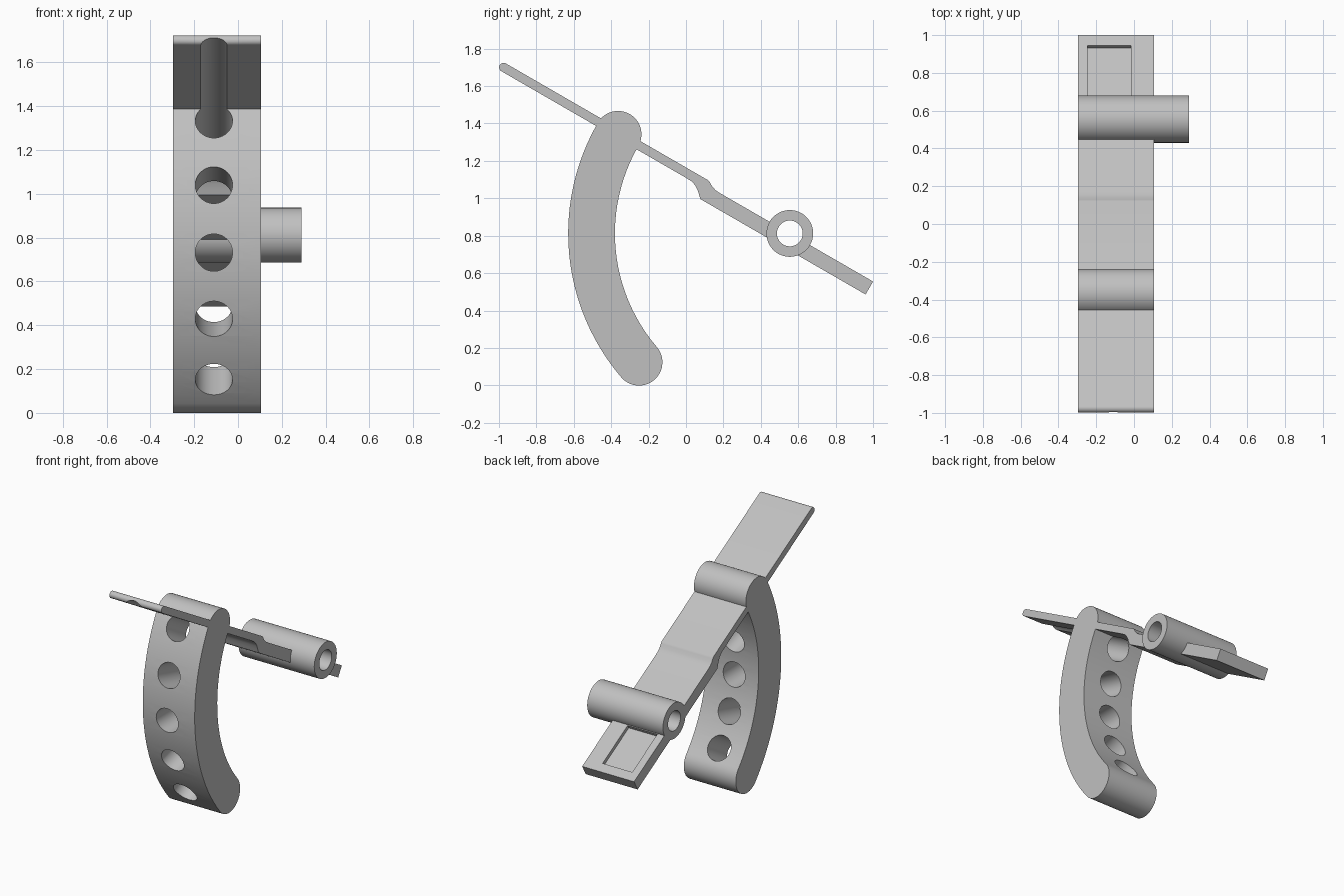
import bpy
import bmesh
from math import sin, cos, pi, radians
from mathutils import Matrix, Vector

if "Cube" in bpy.data.objects:
    bpy.data.objects.remove(bpy.data.objects["Cube"])

PIVOT = Vector((0, 0.555, 0.812))
TILT = radians(30)
LEFT, RIGHT = 0.105, -0.2975      # side faces of the lever and bow
HOLE_X = -0.11

grey = bpy.data.materials.new("plain grey")
grey.use_nodes = True
grey.diffuse_color = (0.53, 0.53, 0.53, 1)
grey.node_tree.nodes["Principled BSDF"].inputs["Base Color"].default_value = grey.diffuse_color


def polar(r, angle, centre=(0, 0)):
    return (centre[0] + r * cos(angle), centre[1] + r * sin(angle))


def arc(r, start, end, steps, centre=(0, 0)):
    """Points on an arc, angles in degrees."""
    return [polar(r, radians(start + (end - start) * i / steps), centre) for i in range(steps + 1)]


def prism(name, profile, x0, x1, tilt=TILT):
    """Extrude a side profile, drawn around the pivot, along x."""
    bm = bmesh.new()
    turn = Matrix.Rotation(-tilt, 3, 'X')
    base = bm.faces.new([bm.verts.new(PIVOT + turn @ Vector((x0, s, n))) for s, n in profile])
    new = bmesh.ops.extrude_face_region(bm, geom=[base])["geom"]
    bmesh.ops.translate(bm, vec=(x1 - x0, 0, 0), verts=[v for v in new if isinstance(v, bmesh.types.BMVert)])
    bmesh.ops.recalc_face_normals(bm, faces=bm.faces)
    mesh = bpy.data.meshes.new(name)
    bm.to_mesh(mesh)
    bm.free()
    mesh.materials.append(grey)
    obj = bpy.data.objects.new(name, mesh)
    bpy.context.collection.objects.link(obj)
    return obj


def bore(name, angle, near, far, radius=0.085, drop=0.08):
    """Round cutter pointing forward from the pivot, set below the radial line."""
    out = Vector((0, -cos(angle), sin(angle)))
    up = Vector((0, sin(angle), cos(angle)))
    centre = PIVOT + out * (near + far) / 2 - up * drop + Vector((HOLE_X, 0, 0))
    bm = bmesh.new()
    bmesh.ops.create_cone(bm, cap_ends=True, segments=48, radius1=radius, radius2=radius, depth=far - near,
                          matrix=Matrix.Translation(centre) @ out.to_track_quat('Z', 'Y').to_matrix().to_4x4())
    mesh = bpy.data.meshes.new(name)
    bm.to_mesh(mesh)
    bm.free()
    obj = bpy.data.objects.new(name, mesh)
    bpy.context.collection.objects.link(obj)
    obj.hide_render = True
    return obj


def finish(obj, cutters):
    """Cut the openings, then smooth the round faces."""
    bpy.ops.object.select_all(action='DESELECT')
    obj.select_set(True)
    bpy.context.view_layer.objects.active = obj
    for cutter in cutters:
        mod = obj.modifiers.new(cutter.name, 'BOOLEAN')
        mod.operation = 'DIFFERENCE'
        mod.solver = 'EXACT'
        mod.object = cutter
        bpy.ops.object.modifier_apply(modifier=mod.name)
    bpy.ops.object.shade_smooth_by_angle(angle=radians(25))


# Lever: thin rounded tongue, soft step, thicker tail
lever = prism("lever", arc(0.024, 90, 270, 12, (-1.769, 0.004)) + [
    (-0.625, -0.02), (-0.59, -0.022), (-0.565, -0.031), (-0.545, -0.044), (-0.525, -0.062), (-0.505, -0.08),
    (0.514, -0.08), (0.514, 0), (-0.43, 0), (-0.46, 0.002), (-0.485, 0.01), (-0.505, 0.022), (-0.518, 0.028)],
    RIGHT, LEFT)

# Curved bow centred on the pivot, with round ends
BOW_R, HALF, TOP, BOTTOM = 1.06, 0.125, 150, 220.5
bow = prism("curved_bow",
            arc(BOW_R + HALF, TOP, BOTTOM, 24)
            + arc(HALF, BOTTOM, BOTTOM + 180, 20, polar(BOW_R, radians(BOTTOM)))[1:-1]
            + arc(BOW_R - HALF, BOTTOM, TOP, 24)
            + arc(HALF, TOP - 180, TOP, 20, polar(BOW_R, radians(TOP)))[1:-1],
            RIGHT, LEFT, tilt=0)

# Pivot tube, longer on the left
tube = prism("pivot_tube", arc(0.125, 0, 352.5, 47), RIGHT, 0.29)

# Cutters: pin bore, tail recess, row of lightening holes (the top one also grooves the lever)
pin = prism("pin_cutter", arc(0.069, 0, 352.5, 47), -0.5, 0.5)
recess = prism("recess_cutter", [(0.13, -0.025), (0.45, -0.025), (0.45, 0.05), (0.13, 0.05)], -0.245, -0.015)
holes = [bore(f"hole_cutter_{i}", TILT - radians(15) * i, 0.85, 1.35 if i else 1.9) for i in range(5)]

finish(lever, [pin, recess, holes[0]])
finish(bow, holes)
finish(tube, [pin])

for cutter in [pin, recess] + holes:
    bpy.data.objects.remove(cutter)
